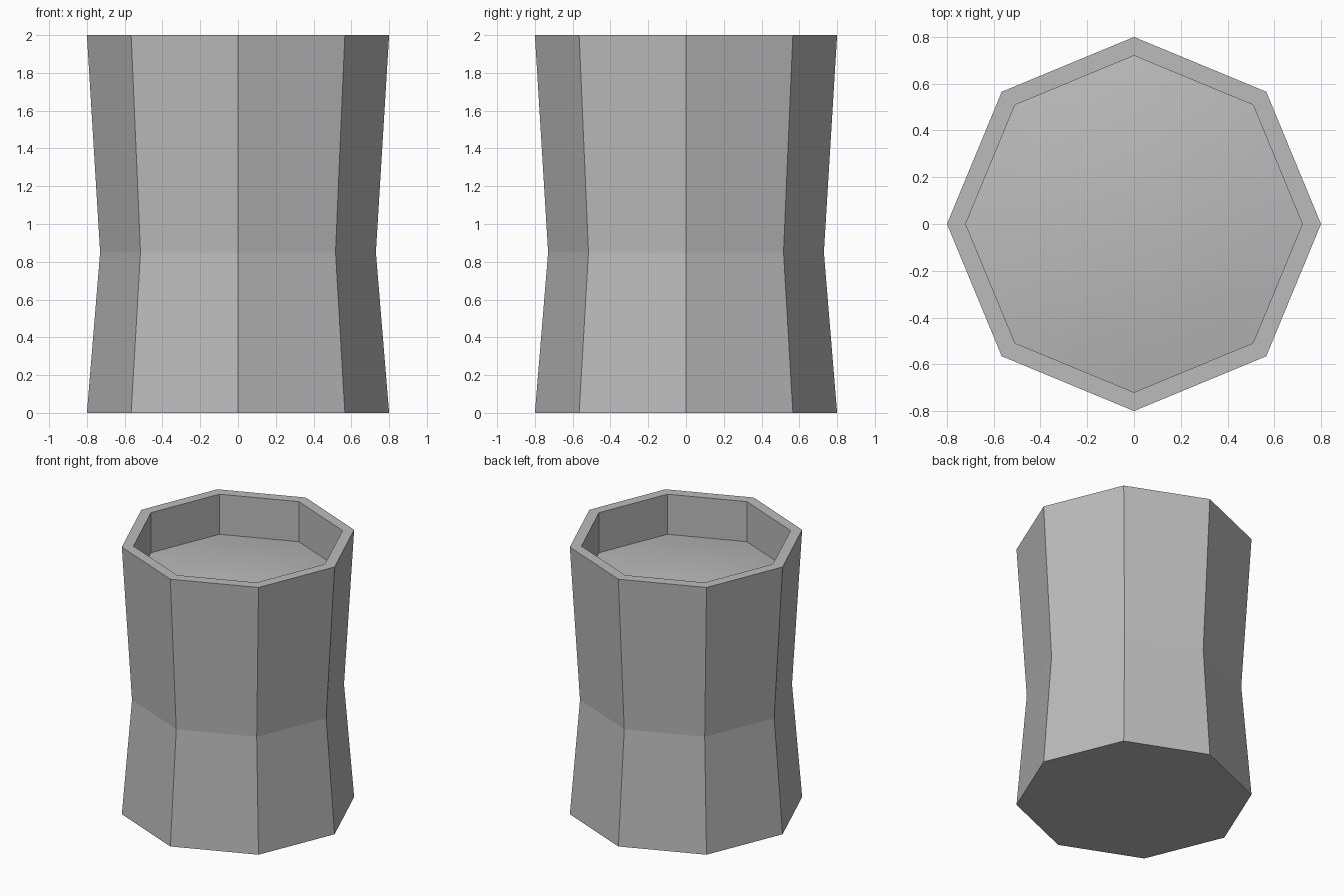
import bpy, bmesh
from math import sin, cos, pi

default = bpy.data.objects.get("Cube")
if default:
    bpy.data.objects.remove(default, do_unlink=True)

SIDES = 8

grey = bpy.data.materials.new("stone_grey")
grey.use_nodes = True
colour = (0.5, 0.5, 0.5, 1)
grey.diffuse_color = colour
grey.node_tree.nodes["Principled BSDF"].inputs["Base Color"].default_value = colour


def ring(bm, radius, z):
    return [bm.verts.new((radius * cos(2 * pi * i / SIDES),
                          radius * sin(2 * pi * i / SIDES), z)) for i in range(SIDES)]


def bridge(bm, lower, upper):
    for i in range(SIDES):
        j = (i + 1) % SIDES
        bm.faces.new((lower[i], lower[j], upper[j], upper[i]))


def lathe(name, profile, cap_start=False, tip=None, smooth=False):
    """Revolve (radius, z) points into an eight-sided shell."""
    bm = bmesh.new()
    rings = [ring(bm, r, z) for r, z in profile]
    for a, b in zip(rings, rings[1:]):
        bridge(bm, a, b)
    if cap_start:
        bm.faces.new(list(reversed(rings[0])))
    if tip is not None:
        top = bm.verts.new((0, 0, tip))
        last = rings[-1]
        for i in range(SIDES):
            bm.faces.new((last[i], last[(i + 1) % SIDES], top))
    for face in bm.faces:
        face.smooth = smooth
    mesh = bpy.data.meshes.new(name)
    bm.to_mesh(mesh)
    bm.free()
    mesh.materials.append(grey)
    obj = bpy.data.objects.new(name, mesh)
    bpy.context.collection.objects.link(obj)
    return obj


# Waisted outer wall, flat rim and straight inner wall
lathe("barrel_shell", [(0.8, 0), (0.73, 0.85), (0.8, 2), (0.72, 2), (0.72, 1.7)],
      cap_start=True)

# Gently domed floor of the recess
RISE = 0.07
steps = [1, 0.75, 0.5, 0.25]
lathe("recess_floor", [(0.72 * s, 1.7 + RISE * (1 - s * s)) for s in steps],
      tip=1.7 + RISE, smooth=True)
